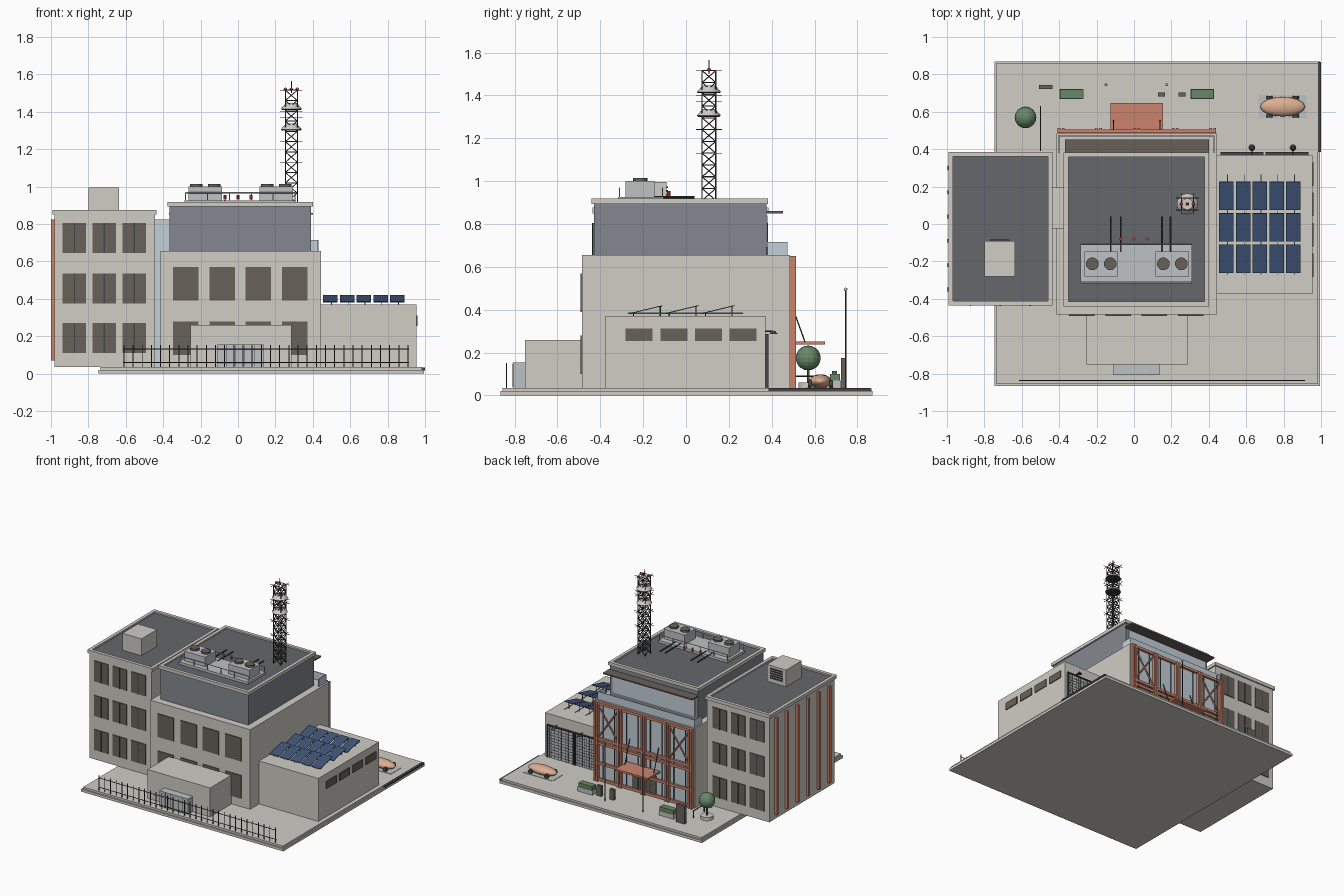
import bpy, bmesh, math
from mathutils import Vector, Matrix

if "Cube" in bpy.data.objects:
    bpy.data.objects.remove(bpy.data.objects["Cube"])

def mat(name, r, g, b):
    m = bpy.data.materials.new(name)
    m.diffuse_color = (r, g, b, 1)
    m.use_nodes = True
    m.node_tree.nodes["Principled BSDF"].inputs["Base Color"].default_value = m.diffuse_color
    return m

WALL = mat("concrete", .63, .61, .56)
SLATE = mat("slate", .23, .25, .28)
ROOF = mat("roof", .13, .135, .15)
WIN = mat("window", .14, .12, .10)
GLASS = mat("glass", .55, .63, .70)
TERRA = mat("terracotta", .60, .23, .15)
DARK = mat("dark_metal", .06, .06, .06)
STEEL = mat("steel", .52, .54, .56)
SOLAR = mat("solar", .05, .09, .19)
GREEN = mat("foliage", .14, .25, .14)
PEACH = mat("car_paint", .72, .42, .28)
RED = mat("red", .6, .05, .04)

def finish(name, bm, m):
    me = bpy.data.meshes.new(name)
    bm.to_mesh(me)
    bm.free()
    me.materials.append(m)
    ob = bpy.data.objects.new(name, me)
    bpy.context.collection.objects.link(ob)
    return ob

def boxes(name, m, *bs):
    """Axis-aligned boxes given as x0, x1, y0, y1, z0, z1."""
    bm = bmesh.new()
    for a, b, c, d, e, f in bs:
        M = Matrix.Translation(((a+b)/2, (c+d)/2, (e+f)/2)) @ Matrix.Diagonal((b-a, d-c, f-e, 1))
        bmesh.ops.create_cube(bm, size=1, matrix=M)
    return finish(name, bm, m)

def rods(name, m, r, segs, n=6):
    bm = bmesh.new()
    for p, q in segs:
        p, q = Vector(p), Vector(q)
        d = q - p
        M = Matrix.Translation((p+q)/2) @ d.to_track_quat('Z', 'Y').to_matrix().to_4x4()
        bmesh.ops.create_cone(bm, segments=n, radius1=r, radius2=r, depth=d.length, cap_ends=True, matrix=M)
    return finish(name, bm, m)

def cone(name, m, r1, r2, x, y, z0, z1, n=20):
    bm = bmesh.new()
    bmesh.ops.create_cone(bm, segments=n, radius1=r1, radius2=r2, depth=z1-z0, cap_ends=True,
                          matrix=Matrix.Translation((x, y, (z0+z1)/2)))
    return finish(name, bm, m)

def ball(name, m, r, x, y, z):
    bm = bmesh.new()
    bmesh.ops.create_uvsphere(bm, u_segments=16, v_segments=10, radius=r, matrix=Matrix.Translation((x, y, z)))
    return finish(name, bm, m)

def parapet(name, x0, x1, y0, y1, z0, z1, t=.025):
    boxes(name, WALL, (x0, x1, y0, y0+t, z0, z1), (x0, x1, y1-t, y1, z0, z1),
          (x0, x0+t, y0+t, y1-t, z0, z1), (x1-t, x1, y0+t, y1-t, z0, z1))

# site slab
boxes("site_slab", WALL, (-.745, .995, -.865, .87, 0, .02))
boxes("site_paving", WALL, (-.735, .985, -.855, .86, .02, .035))
boxes("drive_strip", DARK, (.985, 1.0, .385, .865, .018, .032))

# left wing with windows, fins and roof box
boxes("left_wing", WALL, (-.98, -.445, -.43, .375, .035, .855))
parapet("left_parapet", -.992, -.435, -.437, .385, .85, .876)
boxes("left_roof", ROOF, (-.975, -.455, -.415, .365, .855, .864))
wins = [(x-.062, x+.062, y-.006, y+.006, z, z+.16) for x in (-.875, -.715, -.555)
        for z in (.11, .375, .645) for y in (-.43, .375)]
boxes("left_windows", WIN, *wins)
boxes("left_window_mullions", DARK, *[((a+b)/2-.003, (a+b)/2+.003, c-.002, d+.002, e, f) for a, b, c, d, e, f in wins])
boxes("side_fins", TERRA, *[(-1.0, -.979, -.35+.13*i-.01, -.35+.13*i+.01, .07, .825) for i in range(6)])
boxes("roof_access_box", WALL, (-.8, -.635, -.28, -.09, .86, .995))
boxes("access_box_louvre", DARK, *[(-.77, -.665, -.092, -.084, .895+.018*i, .904+.018*i) for i in range(5)])

# glazed link between wings
boxes("glass_link", GLASS, (-.45, -.36, -.02, .19, .035, .82))
boxes("link_floor_bands", WALL, *[(-.45, -.36, -.025, .195, z, z+.015) for z in (.36, .54, .81)])

# main block and upper storey
boxes("main_block", WALL, (-.415, .445, -.485, .485, .035, .655))
boxes("main_windows", WIN, *[(x, x+.137, -.492, -.48, z, z+.18) for x in (-.347, -.152, .04, .234) for z in (.1, .39)])
boxes("upper_storey", SLATE, (-.365, .39, -.43, .375, .655, .9))
boxes("upper_roof", ROOF, (-.36, .385, -.425, .37, .9, .906))
parapet("upper_parapet", -.376, .402, -.44, .383, .893, .918)
boxes("upper_back_glazing", GLASS, (-.34, .365, .37, .381, .69, .84))
boxes("sun_shade", WIN, (-.37, .4, .375, .452, .85, .86))
boxes("terrace_balustrade", GLASS, (-.4, .43, .468, .474, .655, .715),
      (-.405, -.399, .38, .474, .655, .715), (.425, .431, .38, .474, .655, .715))

# rear terracotta facade
cols = (-.39, -.19, .015, .22, .42)
boxes("facade_glass", GLASS, (-.385, .415, .48, .49, .06, .63))
boxes("facade_columns", TERRA, *[(x+s-.007, x+s+.007, .486, .512, .035, .65) for x in cols for s in (-.011, .011)])
boxes("facade_beams", TERRA, *[(-.405, .435, .486, .506, z, z+.02) for z in (.04, .165, .32, .355, .63)])
boxes("facade_mullions", DARK, *[((a+b)/2+s-.003, (a+b)/2+s+.003, .486, .496, .06, .63)
                                 for a, b in zip(cols, cols[1:]) for s in (-.05, .05)])
rods("facade_braces", TERRA, .006, [s for a, b in ((-.38, -.2), (.23, .41)) for s in
     (((a, .498, .37), (b, .498, .63)), ((b, .498, .37), (a, .498, .63)))])
boxes("entrance_doors", WIN, (-.09, .12, .484, .495, .035, .2))
boxes("entrance_canopy", TERRA, (-.125, .155, .5, .648, .238, .252))
rods("canopy_hangers", DARK, .003, [((x, .555, .25), (x, .49, .43)) for x in (-.11, .14)])

# garage with doors, side windows and lamps
boxes("garage", WALL, (.44, .955, -.375, .37, .035, .37))
boxes("garage_windows", WIN, *[(.95, .961, y-.063, y+.063, .255, .312) for y in (-.22, -.057, .105, .267)])
doors = ((.47, .685), (.71, .925))
boxes("garage_doors", STEEL, *[(a, b, .365, .376, .035, .28) for a, b in doors])
boxes("door_frames", DARK, *[f for a, b in doors for f in ((a-.008, a, .365, .384, .035, .288),
      (b, b+.008, .365, .384, .035, .288), (a, b, .365, .384, .28, .288))])
boxes("door_grilles", DARK, *[(a, b, .376, .378, .055+.022*i, .057+.022*i) for a, b in doors for i in range(10)],
      *[(a+.02*i, a+.02*i+.002, .376, .378, .035, .28) for a, b in doors for i in range(1, 11)])
for i, x in enumerate((.63, .85)):
    cone(f"garage_lamp_{i}", DARK, .018, .008, x, .408, .288, .302, 12)
rods("lamp_arms", DARK, .003, [((x, .37, .3), (x, .408, .3)) for x in (.63, .85)])

# solar panels tilted up towards the back
for r, y in enumerate((-.185, -.018, .15)):
    for c in range(5):
        p = boxes(f"solar_panel_{r}_{c}", SOLAR, (-.039, .039, -.078, .078, -.002, .002))
        p.location = (.494+.0895*c, y, .401)
        p.rotation_euler.x = math.radians(13.5)
rods("panel_rails", STEEL, .003, [((.5+.0895*c, -.27, .383), (.5+.0895*c, .265, .383)) for c in range(5)])
rods("panel_legs", DARK, .0025, [((.5+.0895*c, y+d, .37), (.5+.0895*c, y+d, .4+.24*d))
     for c in range(5) for y in (-.185, -.018, .15) for d in (-.06, .065)])

# front annex and fence
boxes("front_annex", WALL, (-.255, .285, -.75, -.48, .035, .26))
boxes("annex_cabinet", STEEL, (-.11, .135, -.808, -.748, .035, .155))
boxes("cabinet_ribs", DARK, *[(-.11+.049*i-.001, -.11+.049*i+.001, -.81, -.808, .04, .15) for i in range(1, 5)])
rods("fence_rails", DARK, .003, [((-.615, -.837, z), (.915, -.837, z)) for z in (.06, .132)])
rods("fence_posts", DARK, .003, [((-.61+.049*i, -.837, .035), (-.61+.049*i, -.837, .152)) for i in range(32)])

# roof plant: deck, units, fans, pipes, railing
boxes("plant_deck", STEEL, (-.285, .31, -.318, -.105, .905, .925))
for i, x in enumerate((-.175, .205)):
    boxes(f"cooling_unit_{i}", STEEL, (x-.09, x+.09, -.282, -.148, .925, 1.0))
    for j in (-1, 1):
        cone(f"fan_{i}_{j}", WIN, .034, .034, x+.048*j, -.213, 1.0, 1.014)
rods("roof_pipes", DARK, .005, [((x, -.15, .925), (x, .04, .925)) for x in (-.125, -.07, .15, .195)])
rods("plant_railing", STEEL, .003, [((-.28, -.31, .967), (.305, -.31, .967)), ((-.28, -.11, .967), (.305, -.11, .967))]
     + [((-.28+.117*i, y, .92), (-.28+.117*i, y, .967)) for i in range(6) for y in (-.31, -.11)])
rods("valves", RED, .008, [((x, -.08, .93), (x, -.08, .955)) for x in (-.07, .0, .07)], 8)

# lattice tower with dishes and beacons
cx, cy, w = .285, .107, .032
corners = [(cx-w, cy-w), (cx+w, cy-w), (cx+w, cy+w), (cx-w, cy+w)]
segs = [((x, y, .9), (x, y, 1.515)) for x, y in corners]
levels = 11
for i in range(levels):
    z, z2 = .91+.055*i, .965+.055*i
    for k in range(4):
        a, b = corners[k], corners[(k+1) % 4]
        segs += [((*a, z2), (*b, z2)), ((*a, z), (*b, z2)), ((*b, z), (*a, z2))]
rods("tower_lattice", DARK, .0028, segs, 5)
rods("tower_crossbars", DARK, .002, [s for z in (1.13, 1.24, 1.37, 1.4, 1.515) for d in (-w, w) for s in
     (((cx+d, cy-.06, z), (cx+d, cy+.06, z)), ((cx-.06, cy+d, z), (cx+.06, cy+d, z)))], 5)
for i, z in enumerate((1.3, 1.41)):
    cone(f"dish_{i}", WALL, .056, .03, cx, cy, z+.006, z+.036)
    cone(f"dish_rim_{i}", DARK, .05, .056, cx, cy, z, z+.006)
rods("antenna", DARK, .003, [((cx, cy, 1.5), (cx, cy, 1.565))])
for i, (x, y) in enumerate(((cx-w, cy), (cx+w, cy), (cx, cy))):
    ball(f"beacon_{i}", RED, .009, x, y, 1.52)

# parked car on its bay: side profile extruded across y
boxes("parking_bay", STEEL, (.665, .922, .563, .69, .035, .038))
car = ball("car_body", PEACH, 1, 0, 0, 0)
car.scale = (.12, .052, .033)
car.location = (.795, .627, .066)
for f in car.data.polygons:
    f.use_smooth = True
rods("car_wheels", DARK, .017, [((.795+dx, .627+s*.042, .053), (.795+dx, .627+s*.058, .053))
     for dx in (-.07, .07) for s in (-1, 1)], 14)

# forecourt: tree, planters, bins, kiosk, lamps
cone("tree_planter", WALL, .045, .045, -.58, .57, .035, .06)
rods("tree_trunk", WIN, .006, [((-.58, .57, .05), (-.58, .57, .14))])
ball("tree_crown", GREEN, .058, -.58, .57, .175)
for i, x in enumerate((-.335, .365)):
    boxes(f"planter_{i}", STEEL, (x-.064, x+.064, .667, .722, .035, .07))
    boxes(f"planter_hedge_{i}", GREEN, (x-.06, x+.06, .671, .718, .07, .1))
boxes("bins", WIN, *[(x-.019, x+.019, .682, .704, .035, .115) for x in (.148, .257)])
boxes("info_kiosk", WIN, (-.508, -.435, .722, .744, .035, .175))
rods("lamp_posts", DARK, .004, [((x, .745, .035), (x, .745, .49)) for x in (-.15, .175)])
for i, x in enumerate((-.15, .175)):
    ball(f"lamp_head_{i}", WALL, .008, x, .745, .495)
rods("cycle_rail", DARK, .004, [((-.5, .39, .09), (-.5, .63, .09))]
     + [((-.5, y, .035), (-.5, y, .09)) for y in (.4, .49, .62)])
